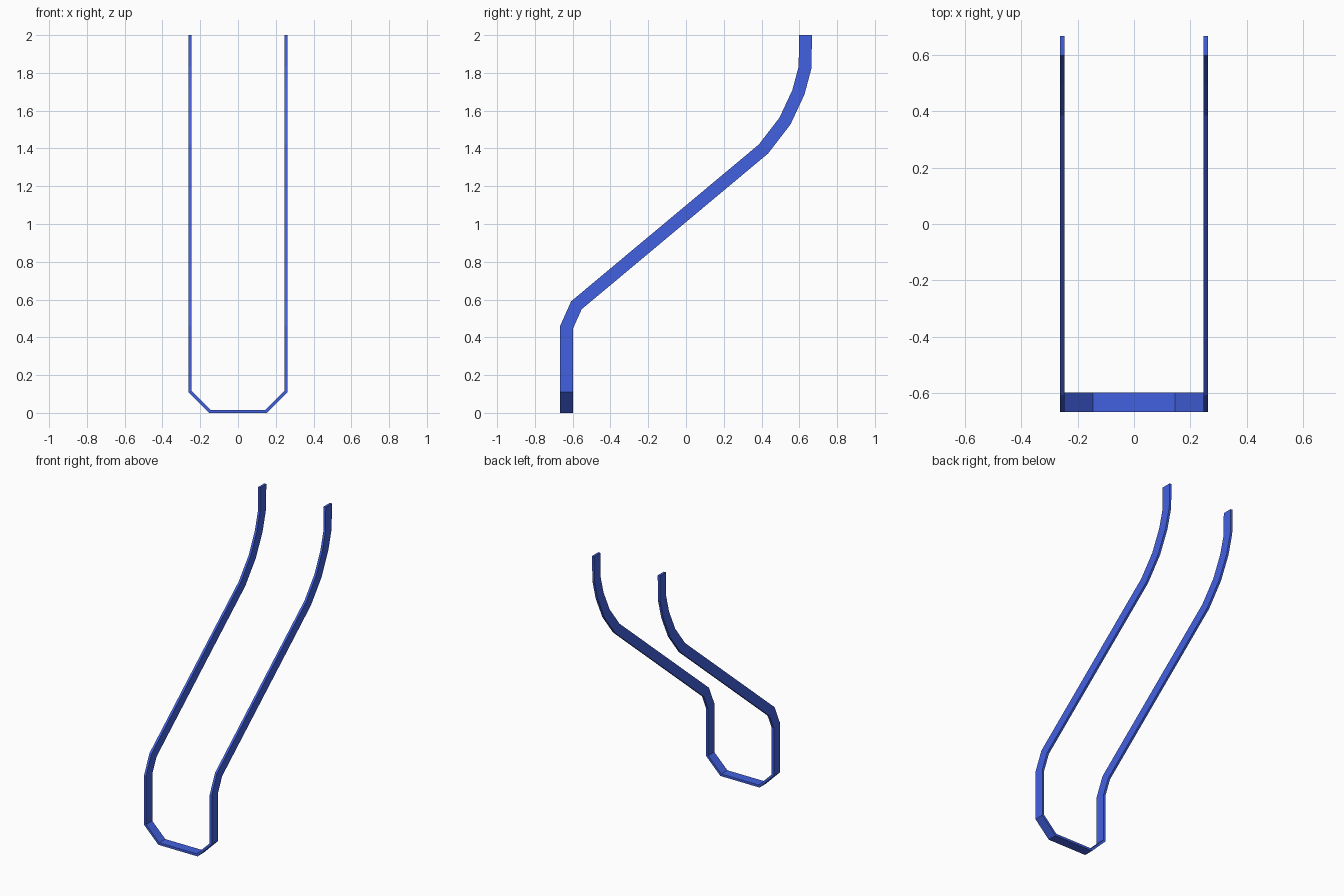
import bpy, bmesh
from mathutils import Vector

if "Cube" in bpy.data.objects:
    bpy.data.objects.remove(bpy.data.objects["Cube"])

W, T = 0.068, 0.016          # strap width and thickness
Y = -0.633                   # y of the lower loop
X = 0.255                    # x of the side straps

# Centre line of the right half, from bottom middle to upper end
path = [Vector(p) for p in [
    (0, Y, T / 2), (0.149, Y, T / 2), (X, Y, 0.114), (X, Y, 0.452),
    (X, -0.580, 0.570), (X, 0.410, 1.397), (X, 0.524, 1.545),
    (X, 0.595, 1.697), (X, 0.630, 1.828), (X, 0.633, 2.0)]]
dirs = [(b - a).normalized() for a, b in zip(path, path[1:])]

bm = bmesh.new()
# Rectangular section, slid along each segment to the mitre plane of the next bend
section = [path[0] + Vector((0, sy * W / 2, sz * T / 2))
           for sy, sz in [(-1, -1), (1, -1), (1, 1), (-1, 1)]]
ring = [bm.verts.new(p) for p in section]
for i, d in enumerate(dirs):
    end = path[i + 1]
    n = d + dirs[i + 1] if i + 1 < len(dirs) else Vector((0, 0, 1))
    section = [p + d * ((end - p).dot(n) / d.dot(n)) for p in section]
    new = [bm.verts.new(p) for p in section]
    for k in range(4):
        j = (k + 1) % 4
        bm.faces.new((ring[k], ring[j], new[j], new[k]))
    ring = new
bm.faces.new(ring)           # closed upper end
bmesh.ops.recalc_face_normals(bm, faces=bm.faces)
# Open middle ring: make sure the normals face outward
bm.faces.ensure_lookup_table()
if bm.faces[-1].normal.z < 0:
    bmesh.ops.reverse_faces(bm, faces=bm.faces)

mesh = bpy.data.meshes.new("strap_loop")
bm.to_mesh(mesh)
bm.free()
strap = bpy.data.objects.new("strap_loop", mesh)
bpy.context.collection.objects.link(strap)

# Left half
mirror = strap.modifiers.new("mirror", 'MIRROR')
mirror.use_clip = True

# Blue strap
mat = bpy.data.materials.new("blue_strap")
mat.diffuse_color = (0.055, 0.12, 0.75, 1)
mat.use_nodes = True
mat.node_tree.nodes["Principled BSDF"].inputs["Base Color"].default_value = mat.diffuse_color
mesh.materials.append(mat)
